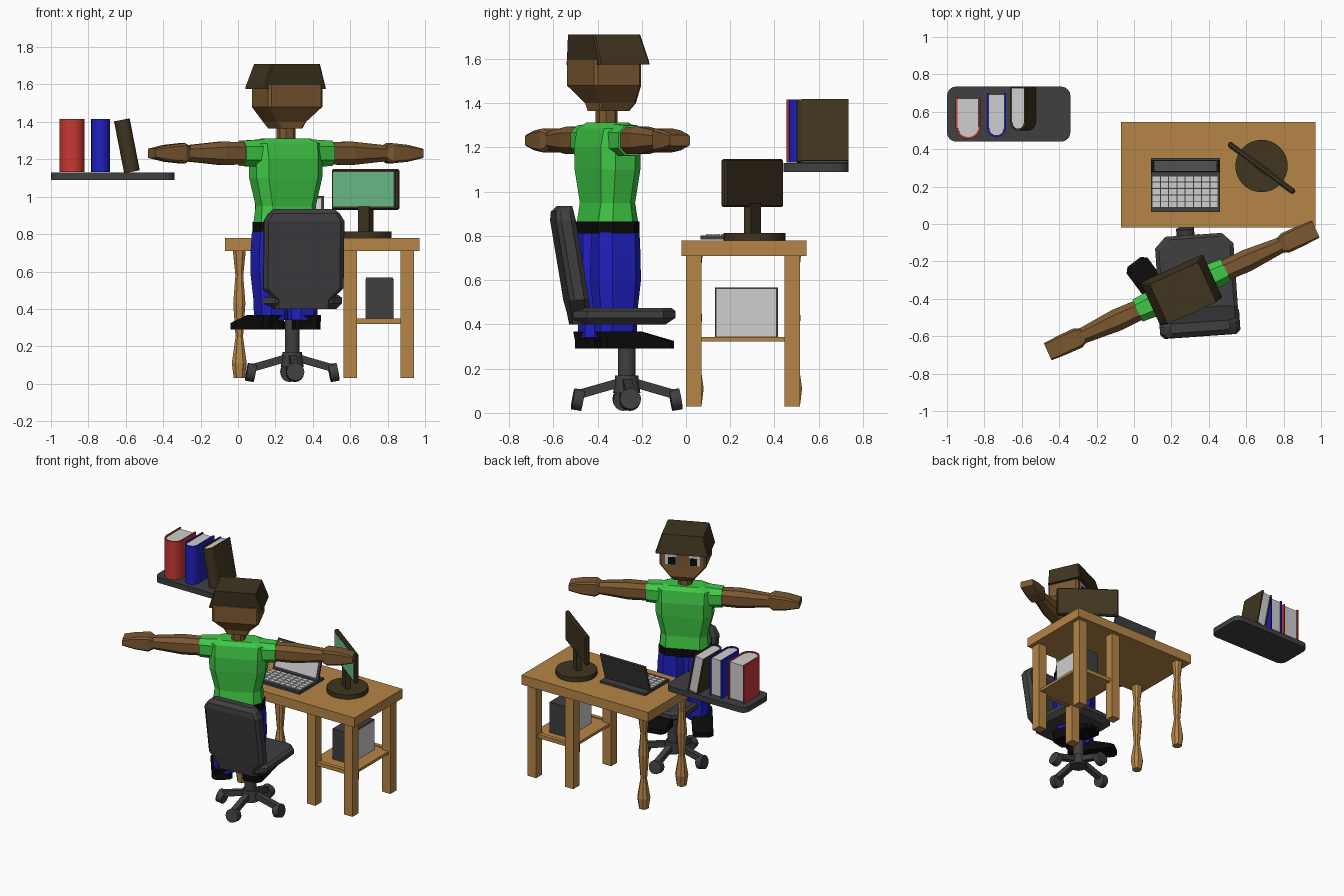
import bpy, bmesh
from math import radians, sin, cos, pi
from mathutils import Matrix, Vector

if "Cube" in bpy.data.objects:
    bpy.data.objects.remove(bpy.data.objects["Cube"])


def material(name, *rgb):
    m = bpy.data.materials.new(name)
    m.use_nodes = True
    m.diffuse_color = (*rgb, 1)
    m.node_tree.nodes["Principled BSDF"].inputs["Base Color"].default_value = (*rgb, 1)
    return m


WOOD = material("wood", .47, .235, .063)
GREY = material("dark grey", .05, .05, .053)
LIGHT = material("light grey", .62, .62, .62)
SKIN = material("skin", .2, .098, .03)
GREEN = material("shirt green", .05, .58, .06)
BLUE = material("blue", .014, .014, .52)
BLACK = material("black", .003, .003, .003)
BROWN = material("dark brown", .05, .035, .014)
RED = material("red", .58, .04, .035)
TEAL = material("screen green", .16, .54, .28)


def move(x, y, z=0):
    return Matrix.Translation((x, y, z))


def turn(degrees, axis="Z"):
    return Matrix.Rotation(radians(degrees), 4, axis)


def emit(name, bm, mat, place=Matrix(), smooth=False):
    bmesh.ops.transform(bm, matrix=place, verts=bm.verts)
    bmesh.ops.recalc_face_normals(bm, faces=bm.faces)
    mesh = bpy.data.meshes.new(name)
    bm.to_mesh(mesh)
    bm.free()
    mesh.materials.append(mat)
    ob = bpy.data.objects.new(name, mesh)
    bpy.context.collection.objects.link(ob)
    if smooth:
        bpy.ops.object.select_all(action="DESELECT")
        ob.select_set(True)
        bpy.context.view_layer.objects.active = ob
        bpy.ops.object.shade_smooth_by_angle(angle=radians(35))
    return ob


def add_box(bm, x, y, z):
    size = Matrix.Diagonal((x[1] - x[0], y[1] - y[0], z[1] - z[0], 1))
    mid = move(sum(x) / 2, sum(y) / 2, sum(z) / 2)
    bmesh.ops.create_cube(bm, size=1, matrix=mid @ size)


def box(name, mat, x, y, z, place=Matrix(), bevel=0, corner=0):
    bm = bmesh.new()
    add_box(bm, x, y, z)
    if corner:
        upright = [e for e in bm.edges if abs(e.verts[0].co.z - e.verts[1].co.z) > .001]
        bmesh.ops.bevel(bm, geom=upright, offset=corner, segments=4, profile=.5, affect="EDGES")
    if bevel:
        bmesh.ops.bevel(bm, geom=bm.edges[:], offset=bevel, segments=1, affect="EDGES")
    return emit(name, bm, mat, place)


def cylinder(name, mat, r1, r2, z, place, sides=28):
    bm = bmesh.new()
    bmesh.ops.create_cone(bm, cap_ends=True, segments=sides, radius1=r1, radius2=r2,
                          depth=z[1] - z[0], matrix=move(0, 0, sum(z) / 2))
    return emit(name, bm, mat, place, True)


def loft(name, mat, sections, place=Matrix(), cut=.25):
    """Stack chamfered rectangles given as (height, centre y, width, depth)."""
    bm = bmesh.new()
    rings = []
    for z, cy, w, d in sections:
        a, b, c = w / 2, d / 2, cut * min(w, d)
        quarter = [(a, b - c), (a - c, b)]
        pts = quarter + [(-x, y) for x, y in quarter[::-1]]
        pts += [(-x, -y) for x, y in pts]
        rings.append([bm.verts.new((x, y + cy, z)) for x, y in pts])
    for low, high in zip(rings, rings[1:]):
        for i in range(8):
            j = (i + 1) % 8
            bm.faces.new((low[i], low[j], high[j], high[i]))
    bm.faces.new(rings[0])
    bm.faces.new(rings[-1])
    return emit(name, bm, mat, place)


def prism(name, mat, pts, z, place):
    bm = bmesh.new()
    face = bm.faces.new([bm.verts.new((x, y, z[0])) for x, y in pts])
    new = bmesh.ops.extrude_face_region(bm, geom=[face])["geom"]
    bmesh.ops.translate(bm, vec=(0, 0, z[1] - z[0]), verts=[v for v in new if isinstance(v, bmesh.types.BMVert)])
    return emit(name, bm, mat, place, True)


# Desk with square legs on one side and turned legs on the other
box("desk_top", WOOD, (-.07, .97), (-.02, .545), (.71, .78))
for y in (0, .445):
    for x in (.565, .87):
        box("square_leg", WOOD, (x, x + .07), (y, y + .07), (.03, .715))
    loft("turned_leg", WOOD, [(.03, 0, .06, .06), (.11, 0, .08, .08), (.25, 0, .04, .04), (.43, 0, .065, .065),
                              (.58, 0, .042, .042), (.715, 0, .07, .07)], move(.007, y + .04))
    box("shelf_rail", WOOD, (.63, .875), (y + .02, y + .05), (.32, .348))
box("lower_shelf", WOOD, (.58, .925), (.03, .485), (.322, .342))

# Computer tower with pale side panels
box("tower_case", GREY, (.685, .83), (.13, .415), (.342, .568))
for x in (.681, .828):
    box("tower_side", LIGHT, (x, x + .006), (.138, .408), (.346, .56))

# Monitor turned toward the sitter
mon = move(.682, .3) @ turn(-36.7)
cylinder("monitor_base", BROWN, .14, .14, (.78, .813), move(.682, .31), 32)
box("monitor_stand", BROWN, (-.037, .037), (-.02, .02), (.81, .95), mon)
box("monitor_frame", BROWN, (-.22, .22), (-.015, .015), (.93, 1.148), mon, bevel=.008)
box("monitor_screen", TEAL, (-.203, .203), (-.018, -.01), (.947, 1.131), mon)

# Laptop
box("laptop_base", GREY, (.09, .46), (.065, .35), (.785, .802))
lid = move(.275, .285, .8) @ turn(-17, "X")
box("laptop_lid", GREY, (-.185, .185), (-.006, .008), (0, .21), lid)
box("laptop_screen", LIGHT, (-.168, .168), (-.009, -.003), (.018, .195), lid)
bm = bmesh.new()
for row in range(5):
    for col in range(8):
        x, y = .1 + col * .044, .09 + row * .034
        add_box(bm, (x, x + .039), (y, y + .029), (.8, .809))
emit("laptop_keys", bm, LIGHT)

# Wall shelf and books
box("wall_shelf", GREY, (-1, -.34), (.44, .735), (1.09, 1.13), corner=.05)


def u_shape(w, d):
    arc = [(-cos(pi * i / 10) * w / 2, w / 2 - sin(pi * i / 10) * w / 2) for i in range(11)]
    return [(-w / 2, d)] + arc + [(w / 2, d)]


def book(label, mat, x, y, w, d, lean=0):
    place = move(x, y, 1.133) @ turn(lean, "Y")
    t = .01
    inner = [(px, py + t) for px, py in u_shape(w - 2 * t, d - t)]
    prism(label + "_cover", mat, u_shape(w, d) + inner[::-1], (0, .283), place)
    pages = [(px * .99, min(py, d - .008)) for px, py in inner]
    prism(label + "_pages", LIGHT, pages, (.006, .275), place)


book("red_book", RED, -.887, .455, .135, .225)
book("blue_book", BLUE, -.735, .465, .1, .235)
book("brown_book", BROWN, -.567, .5, .085, .235, -11)

# Swivel chair
chair = move(.335, -.3) @ turn(4)
loft("chair_seat", GREY, [(.4, 0, .36, .4), (.43, .01, .42, .465), (.46, .01, .42, .465),
                          (.475, .01, .38, .43)], chair, .14)
loft("chair_back", GREY, [(.4, -.18, .3, .08), (.45, -.187, .31, .085), (.51, -.197, .43, .09), (.68, -.225, .43, .09),
                          (.87, -.257, .43, .09), (.91, -.26, .38, .08), (.935, -.25, .32, .05)], chair)
base = move(.29, -.268) @ turn(4)
cylinder("chair_column", GREY, .04, .04, (.15, .41), base)
cylinder("chair_hub", GREY, .062, .052, (.09, .17), base)
for i in range(4):
    arm = base @ turn(90 * i)
    box("chair_arm", GREY, (0, .2), (-.02, .02), (-.02, .02), arm @ move(.02, 0, .14) @ turn(16, "Y"))
    cylinder("chair_foot", GREY, .048, .048, (-.023, .023), arm @ move(.222, 0, .06) @ turn(80, "Y"), 16)

# Person: torso and belt
person = move(.255, -.355) @ turn(24.6)
loft("shirt", GREEN, [(.855, 0, .335, .2), (.95, 0, .315, .17), (1.1, 0, .385, .195), (1.2, 0, .39, .2),
                      (1.285, 0, .38, .17), (1.312, 0, .26, .12)], person)
loft("belt", BLACK, [(.81, 0, .345, .21), (.865, 0, .345, .21)], person)
loft("neck", SKIN, [(1.29, -.005, .09, .09), (1.4, -.005, .09, .09)], person)

# Legs, shoes and arms
for side, label in ((-1, "right"), (1, "left")):
    loft(label + "_trouser_leg", BLUE, [(.34, 0, .15, .18), (.45, 0, .16, .18), (.6, 0, .19, .21),
                                        (.73, 0, .185, .205), (.815, 0, .17, .2)],
         person @ move(side * .087, 0) @ Matrix.Shear("XY", 4, (0, 0)))
    loft(label + "_shoe", BLACK, [(.29, .08, .14, .34), (.325, .08, .14, .34), (.368, .0, .14, .2)],
         person @ move(side * .115, 0) @ turn(-side * 12), .18)
    reach = person @ move(0, 0, 1.232) @ turn(side * 90, "Y")
    loft(label + "_sleeve", GREEN, [(.12, 0, .15, .15), (.26, 0, .135, .13)], reach)
    loft(label + "_arm", SKIN, [(.25, 0, .12, .11), (.38, 0, .125, .12), (.585, 0, .085, .085)], reach)
    loft(label + "_hand", SKIN, [(.58, 0, .08, .085), (.61, 0, .108, .112), (.7, 0, .09, .11),
                                 (.788, 0, .05, .1)], reach, .12)

# Head, hair and eyes
loft("head", SKIN, [(1.365, .005, .14, .15), (1.4, .015, .18, .18), (1.48, -.017, .32, .235),
                    (1.6, -.017, .32, .235)], person, .06)
loft("hair", BROWN, [(1.575, .002, .365, .255), (1.59, .002, .36, .25), (1.71, -.017, .285, .235)], person, .03)
for side in (-1, 1):
    x = side * .082
    box("eye_white", LIGHT, (x - .037, x + .037), (.097, .104), (1.49, 1.572), person)
    p = x - side * .008
    box("pupil", BLACK, (p - .025, p + .025), (.1, .107), (1.492, 1.545), person)
